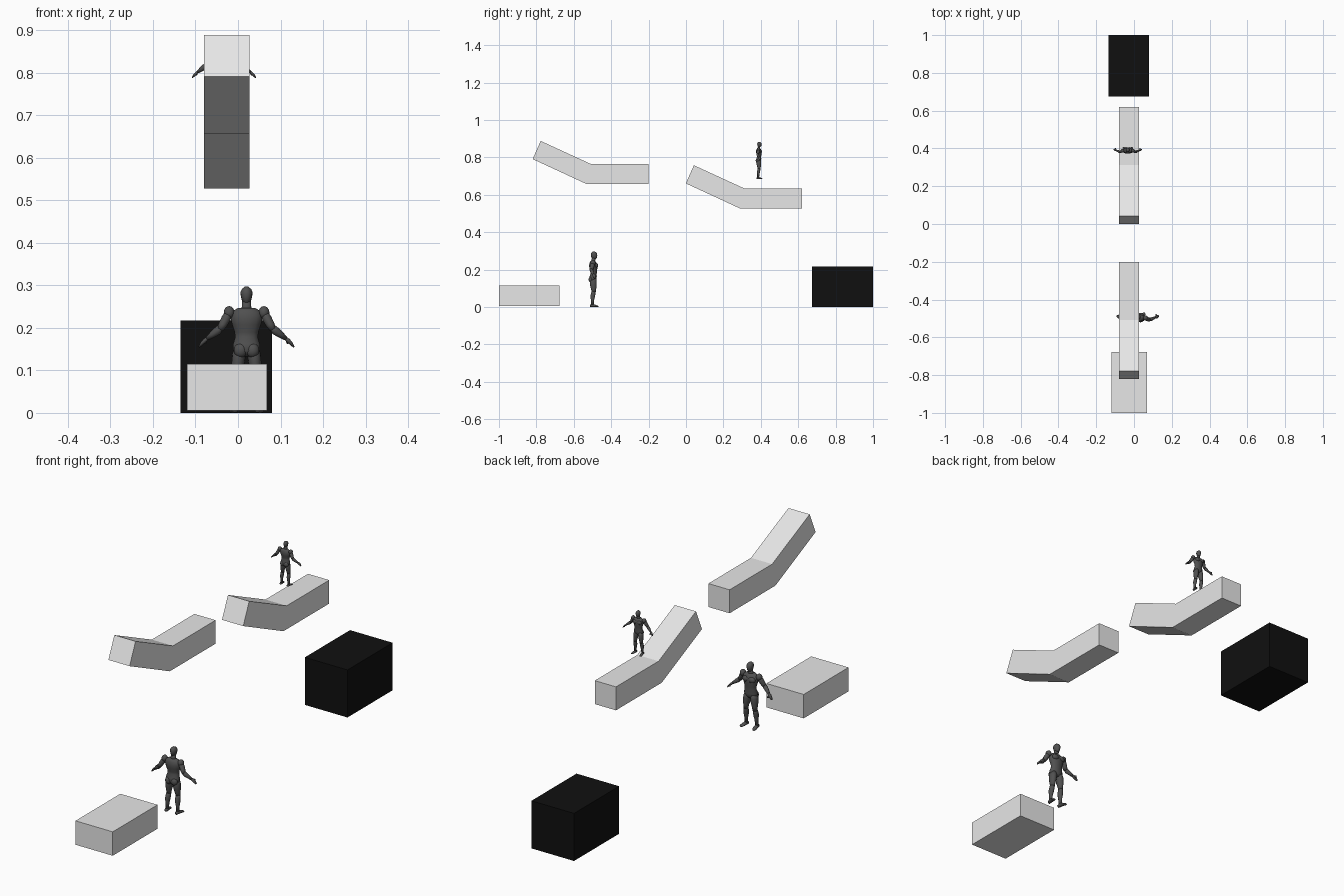
import bpy
import bmesh
import math
from mathutils import Vector, Matrix

cube = bpy.data.objects.get("Cube")
if cube:
    bpy.data.objects.remove(cube, do_unlink=True)


def material(name, value):
    m = bpy.data.materials.new(name)
    m.use_nodes = True
    color = (value, value, value, 1)
    m.diffuse_color = color
    m.node_tree.nodes["Principled BSDF"].inputs["Base Color"].default_value = color
    return m


GREY = material("light_grey", 0.8)
BLACK = material("black", 0.005)
DARK = material("dark_suit", 0.08)


def finish(name, bm, mat, smooth=False):
    bmesh.ops.recalc_face_normals(bm, faces=bm.faces)
    me = bpy.data.meshes.new(name)
    bm.to_mesh(me)
    bm.free()
    me.materials.append(mat)
    for p in me.polygons:
        p.use_smooth = smooth
    ob = bpy.data.objects.new(name, me)
    bpy.context.collection.objects.link(ob)
    return ob


def extruded(name, profile, x0, x1, mat):
    """Side profile (y, z) extruded across x."""
    bm = bmesh.new()
    face = bm.faces.new([bm.verts.new((x0, y, z)) for y, z in profile])
    ext = bmesh.ops.extrude_face_region(bm, geom=[face])
    verts = [v for v in ext["geom"] if isinstance(v, bmesh.types.BMVert)]
    bmesh.ops.translate(bm, verts=verts, vec=(x1 - x0, 0, 0))
    return finish(name, bm, mat)


def block(name, x0, x1, y0, y1, z0, z1, mat):
    return extruded(name, [(y0, z0), (y1, z0), (y1, z1), (y0, z1)], x0, x1, mat)


# Blocks standing on the ground
block("front_block", -0.12, 0.068, -1, -0.677, 0.006, 0.115, GREY)
block("back_block", -0.135, 0.08, 0.675, 1, 0, 0.217, BLACK)

# Two identical bent platforms, one further back and lower
BENT = [(-0.82, 0.791), (-0.53, 0.657), (-0.2, 0.657),
        (-0.2, 0.764), (-0.507, 0.764), (-0.777, 0.888)]
for name, dy, dz in (("high_platform", 0, 0), ("low_platform", 0.819, -0.13)):
    extruded(name, [(y + dy, z + dz) for y, z in BENT], -0.08, 0.027, GREY)


def loft(name, rings, place, sides=14):
    """Tube through (x, y, z, side radius, depth radius) with rounded ends."""
    bm = bmesh.new()
    pts = [Vector(r[:3]) for r in rings]
    loops = []
    for i, r in enumerate(rings):
        t = (pts[min(i + 1, len(pts) - 1)] - pts[max(i - 1, 0)]).normalized()
        depth = Vector((0, 0, 1)) if abs(t.y) > 0.8 else Vector((0, 1, 0))
        depth = (depth - t * depth.dot(t)).normalized()
        side = depth.cross(t)
        loops.append([bm.verts.new(pts[i] + side * r[3] * math.cos(a) + depth * r[4] * math.sin(a))
                      for a in (k * math.tau / sides for k in range(sides))])
    for a, b in zip(loops, loops[1:]):
        for k in range(sides):
            j = (k + 1) % sides
            bm.faces.new((a[k], a[j], b[j], b[k]))
    bm.faces.new(loops[0])
    bm.faces.new(loops[-1])
    ob = finish(name, bm, DARK, True)
    ob.matrix_world = place
    return ob


def muscle(name, center, radii, place):
    bm = bmesh.new()
    bmesh.ops.create_uvsphere(bm, u_segments=14, v_segments=9, radius=1)
    bmesh.ops.transform(bm, verts=bm.verts,
                        matrix=Matrix.Translation(center) @ Matrix.Diagonal((*radii, 1)))
    ob = finish(name, bm, DARK, True)
    ob.matrix_world = place


def figure(prefix, location, scale):
    """Standing person facing +y, arms held away from the body."""
    place = Matrix.Translation(location) @ Matrix.Scale(scale, 4)

    # Head, neck and torso
    loft(prefix + "_head", [(0, .006, .256, .006, .008), (0, .005, .261, .010, .014),
                            (0, .004, .272, .013, .017), (0, .003, .283, .0145, .018),
                            (0, .002, .291, .011, .014), (0, .002, .297, .004, .005)], place)
    loft(prefix + "_neck", [(0, -.002, .236, .016, .011), (0, 0, .25, .011, .010),
                            (0, .002, .265, .010, .010)], place)
    loft(prefix + "_torso", [(0, -.002, .134, .012, .012), (0, -.003, .146, .031, .021),
                             (0, -.002, .160, .032, .020), (0, .001, .177, .027, .017),
                             (0, .001, .190, .028, .018), (0, 0, .208, .034, .022),
                             (0, -.001, .224, .038, .023), (0, -.003, .238, .034, .018),
                             (0, -.003, .247, .020, .012)], place)

    for s, side in ((1, "left"), (-1, "right")):
        tag = f"{prefix}_{side}_"
        # Chest, shoulder and seat
        muscle(tag + "chest", (s * .015, .014, .222), (.017, .011, .013), place)
        muscle(tag + "shoulder", (s * .041, -.003, .236), (.013, .014, .015), place)
        muscle(tag + "seat", (s * .014, -.013, .147), (.016, .013, .017), place)
        # Arm
        loft(tag + "upper_arm", [(s * .039, -.003, .240, .008, .009),
                                 (s * .048, -.006, .222, .011, .012),
                                 (s * .056, -.010, .207, .010, .011),
                                 (s * .063, -.012, .196, .008, .009)], place)
        loft(tag + "forearm", [(s * .059, -.012, .203, .007, .008),
                               (s * .068, -.010, .193, .010, .010),
                               (s * .080, -.005, .184, .008, .008),
                               (s * .092, 0, .175, .005, .006)], place)
        loft(tag + "hand", [(s * .090, 0, .177, .004, .005), (s * .098, .003, .170, .005, .009),
                            (s * .105, .005, .163, .004, .008),
                            (s * .111, .008, .155, .002, .004)], place)
        muscle(tag + "thumb", (s * .097, .013, .167), (.004, .006, .005), place)
        # Leg
        loft(tag + "thigh", [(s * .015, -.001, .152, .013, .016), (s * .018, -.001, .135, .016, .019),
                             (s * .020, 0, .115, .015, .018), (s * .022, .001, .096, .011, .014),
                             (s * .023, .002, .080, .010, .011)], place)
        loft(tag + "shin", [(s * .023, .002, .088, .009, .010), (s * .024, -.001, .072, .011, .012),
                            (s * .025, -.004, .058, .011, .013), (s * .026, -.005, .038, .008, .009),
                            (s * .027, -.006, .012, .007, .008)], place)
        loft(tag + "foot", [(s * .026, -.018, .006, .006, .006), (s * .027, -.008, .009, .008, .009),
                            (s * .029, .008, .007, .009, .007),
                            (s * .032, .020, .004, .009, .004),
                            (s * .033, .026, .003, .005, .003)], place)


figure("ground_figure", (0.02, -0.495, 0), 1.0)
figure("platform_figure", (-0.033, 0.39, 0.684), 0.67)
